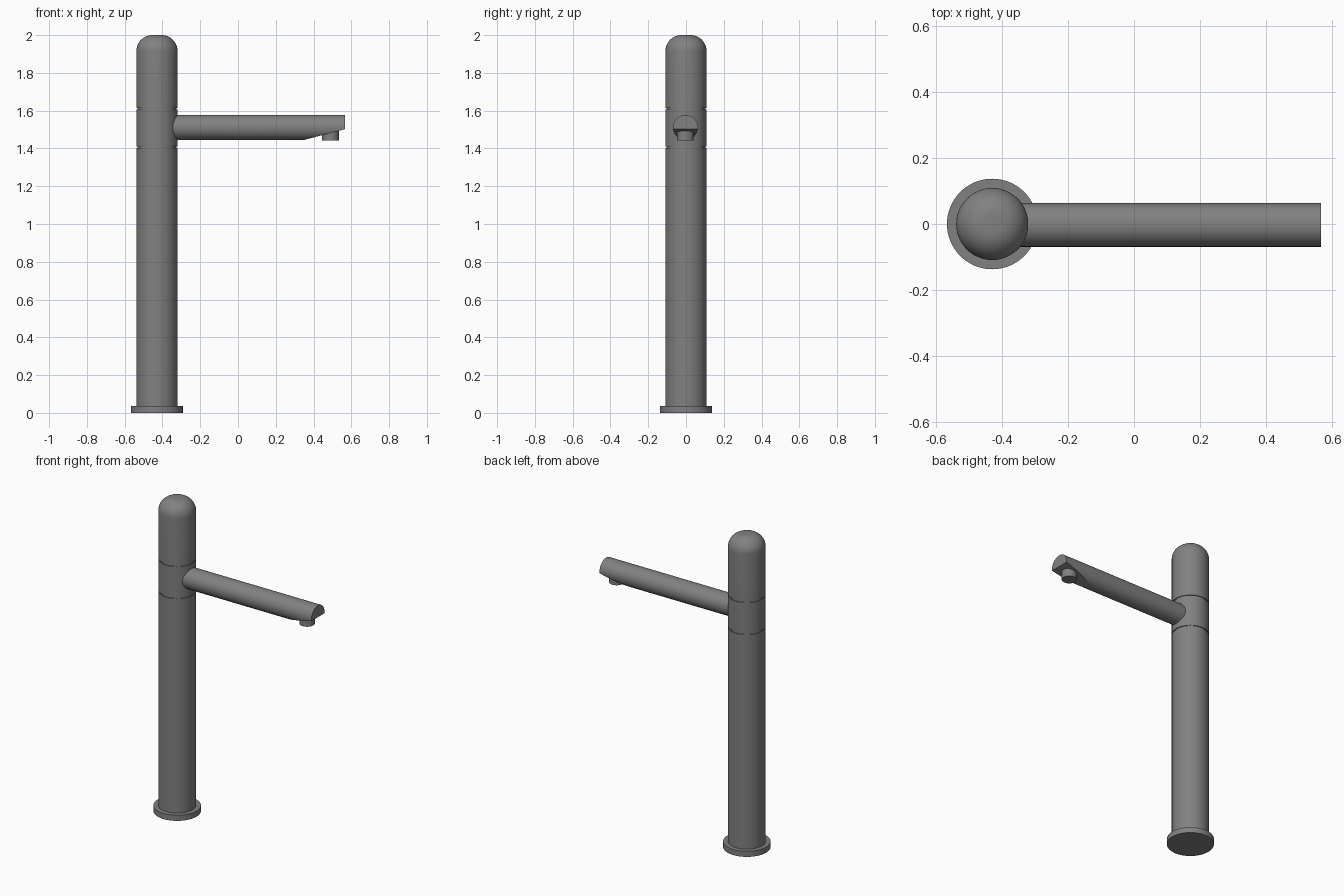
import bpy, bmesh, math
from mathutils import Matrix, Vector

if "Cube" in bpy.data.objects:
    bpy.data.objects.remove(bpy.data.objects["Cube"])

AXIS_X = -0.429   # column centre
R = 0.109         # column radius
CORE = 0.104      # radius at the bottom of the grooves
SEGS = 64

# Dark grey metal
METAL = bpy.data.materials.new("dark_grey_metal")
METAL.diffuse_color = (0.22, 0.22, 0.22, 1)
METAL.use_nodes = True
METAL.node_tree.nodes["Principled BSDF"].inputs["Base Color"].default_value = METAL.diffuse_color


def finish(name, bm):
    bmesh.ops.recalc_face_normals(bm, faces=bm.faces)
    mesh = bpy.data.meshes.new(name)
    bm.to_mesh(mesh)
    bm.free()
    mesh.materials.append(METAL)
    obj = bpy.data.objects.new(name, mesh)
    bpy.context.collection.objects.link(obj)
    bpy.ops.object.select_all(action='DESELECT')
    obj.select_set(True)
    bpy.context.view_layer.objects.active = obj
    bpy.ops.object.shade_smooth_by_angle(angle=math.radians(10))
    return obj


def lathe(name, profile, x=AXIS_X, y=0.0):
    """Revolve (radius, z) points about a vertical axis."""
    bm = bmesh.new()
    rings = []
    for r, z in profile:
        if r == 0:
            rings.append([bm.verts.new((x, y, z))] * SEGS)
        else:
            rings.append([bm.verts.new((x + r * math.cos(2 * math.pi * i / SEGS),
                                        y + r * math.sin(2 * math.pi * i / SEGS), z))
                          for i in range(SEGS)])
    for a, b in zip(rings, rings[1:]):
        for i in range(SEGS):
            j = (i + 1) % SEGS
            bm.faces.new(list(dict.fromkeys((a[i], a[j], b[j], b[i]))))
    return finish(name, bm)


# Base flange
lathe("base_flange", [(0, 0), (0.137, 0), (0.137, 0.036), (R, 0.036)])

# Lower column
lathe("lower_column", [(R, 0.036), (R, 1.403), (CORE, 1.403)])

# Swivel collar, including the groove above and below it
lathe("swivel_collar", [(CORE, 1.403), (CORE, 1.411), (R, 1.411),
                        (R, 1.607), (CORE, 1.607), (CORE, 1.615)])

# Domed handle
F = 0.085
dome = [(R - F + F * math.cos(math.pi / 2 * i / 14),
         2.0 - F + F * math.sin(math.pi / 2 * i / 14)) for i in range(15)]
lathe("domed_handle", [(CORE, 1.615), (R, 1.615)] + dome + [(0, 2.0)])

# Spout: horizontal tube with the underside of the tip sliced at a slant
X0, X1, SY, SZ, SR = -0.365, 0.566, -0.003, 1.511, 0.066
bm = bmesh.new()
bmesh.ops.create_cone(
    bm, cap_ends=True, segments=SEGS, radius1=SR, radius2=SR, depth=X1 - X0,
    matrix=Matrix.Translation(((X0 + X1) / 2, SY, SZ)) @ Matrix.Rotation(math.pi / 2, 4, 'Y'))
start, end = Vector((0.35, 0, SZ - SR)), Vector((X1, 0, 1.502))
d = end - start
bmesh.ops.bisect_plane(
    bm, geom=bm.verts[:] + bm.edges[:] + bm.faces[:], plane_co=start,
    plane_no=Vector((d.z, 0, -d.x)), clear_outer=True)
bmesh.ops.holes_fill(
    bm, edges=[e for e in bm.edges if e.is_boundary], sides=0)
inner = [f for f in bm.faces if f.calc_center_median().x < X0 + 0.001]
bmesh.ops.delete(bm, geom=inner, context='FACES')
finish("spout", bm)

# Outlet nozzle under the tip
lathe("outlet_nozzle", [(0, 1.441), (0.044, 1.441), (0.044, 1.505)], x=0.49, y=SY)
